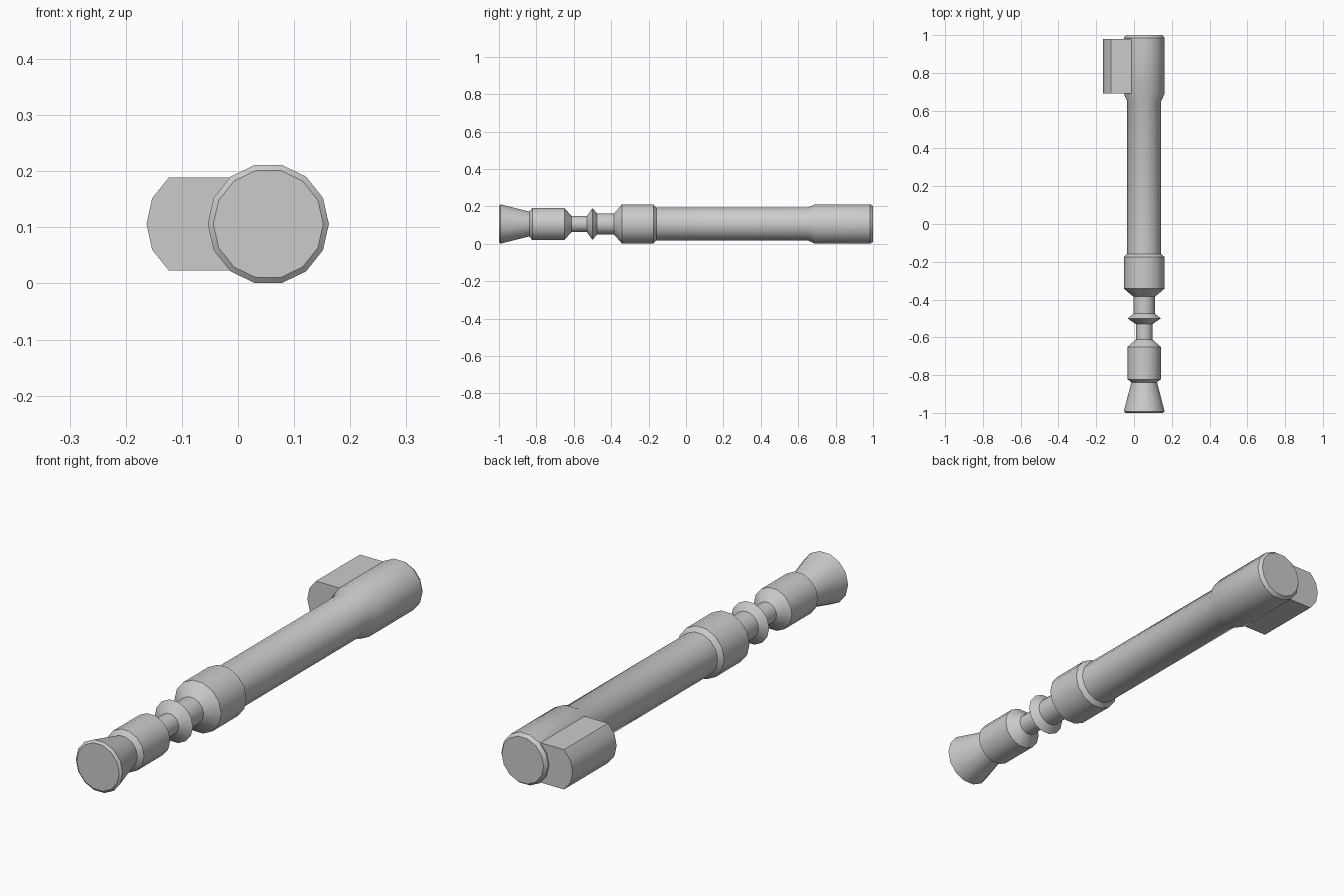
import bpy, bmesh, math

if "Cube" in bpy.data.objects:
    bpy.data.objects.remove(bpy.data.objects["Cube"])

CX, CZ, SIDES = 0.054, 0.106, 14


def finish(name, bm):
    bmesh.ops.recalc_face_normals(bm, faces=bm.faces)
    mesh = bpy.data.meshes.new(name)
    bm.to_mesh(mesh)
    bm.free()
    ob = bpy.data.objects.new(name, mesh)
    bpy.context.collection.objects.link(ob)
    bpy.ops.object.select_all(action='DESELECT')
    ob.select_set(True)
    bpy.context.view_layer.objects.active = ob
    bpy.ops.object.shade_smooth_by_angle(angle=math.radians(30))
    return ob


def turned(name, profile):
    """Capped 14-sided turned part along y from (y, radius) pairs."""
    bm = bmesh.new()
    rings = []
    for y, r in profile:
        rings.append([bm.verts.new((CX + r * math.cos(2 * math.pi * i / SIDES), y,
                                    CZ + r * math.sin(2 * math.pi * i / SIDES)))
                      for i in range(SIDES)])
    for a, b in zip(rings, rings[1:]):
        for i in range(SIDES):
            j = (i + 1) % SIDES
            bm.faces.new((a[i], a[j], b[j], b[i]))
    bm.faces.new(rings[0])
    bm.faces.new(rings[-1])
    return finish(name, bm)


# Whole turned shaft: flared foot, grip, neck with ring, collar, tube and head
turned("turned_shaft", [
    (-1.0, 0.098), (-0.992, 0.108), (-0.838, 0.068),               # flared foot
    (-0.822, 0.088), (-0.65, 0.088), (-0.612, 0.044),              # grip
    (-0.53, 0.044), (-0.50, 0.088), (-0.475, 0.057),               # neck ring
    (-0.385, 0.057), (-0.342, 0.108), (-0.175, 0.108),             # collar
    (-0.158, 0.090), (0.65, 0.090),                                # tube
    (0.69, 0.108), (0.985, 0.108), (1.0, 0.097)])                  # head

# Side block: rounded outer edge, its inner side buried in the head
half = [(0.0, 0.083), (-0.123, 0.083), (-0.153, 0.046), (-0.163, 0.0)]
outline = half + [(x, -z) for x, z in reversed(half[:-1])]
bm = bmesh.new()
front = bm.faces.new([bm.verts.new((x, 0.69, CZ + z)) for x, z in outline])
ext = bmesh.ops.extrude_face_region(bm, geom=[front], use_keep_orig=True)
bmesh.ops.translate(bm, vec=(0, 0.29, 0),
                    verts=[v for v in ext["geom"] if isinstance(v, bmesh.types.BMVert)])
finish("side_block", bm)
